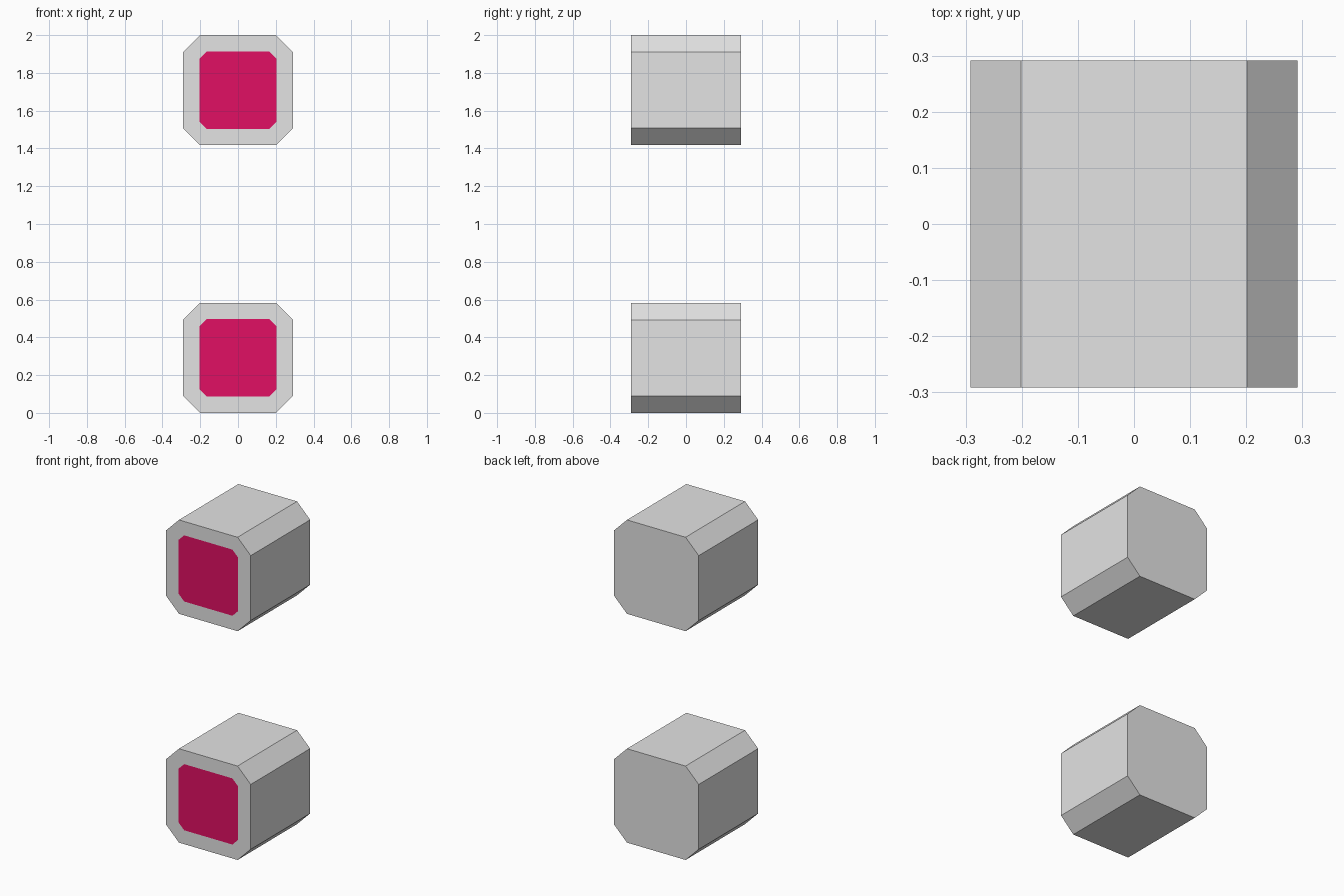
import bpy, bmesh
from mathutils import Vector

if "Cube" in bpy.data.objects:
    bpy.data.objects.remove(bpy.data.objects["Cube"])

HALF, CHAMFER, PANEL_MARGIN = 0.291, 0.09, 0.086


def flat_material(name, rgb):
    m = bpy.data.materials.new(name)
    m.diffuse_color = (*rgb, 1)
    m.use_nodes = True
    m.node_tree.nodes["Principled BSDF"].inputs["Base Color"].default_value = m.diffuse_color
    return m


grey = flat_material("light_grey", (0.77, 0.77, 0.77))
pink = flat_material("deep_pink", (0.75, 0.005, 0.125))


def chamfered_block(name, z):
    """Octagonal prism along y with a flush coloured panel inset in its front."""
    h, c = HALF, HALF - CHAMFER
    profile = [(-c, -h), (c, -h), (h, -c), (h, c), (c, h), (-c, h), (-h, c), (-h, -c)]
    bm = bmesh.new()
    front = bm.faces.new([bm.verts.new((x, -h, zz)) for x, zz in profile])
    # sides and back
    ext = bmesh.ops.extrude_face_region(bm, geom=[front], use_keep_orig=True)
    verts = [v for v in ext["geom"] if isinstance(v, bmesh.types.BMVert)]
    bmesh.ops.translate(bm, verts=verts, vec=Vector((0, 2 * h, 0)))
    bmesh.ops.recalc_face_normals(bm, faces=bm.faces)
    # front panel
    bm.normal_update()
    front = min(bm.faces, key=lambda f: f.calc_center_median().y)
    bmesh.ops.inset_region(bm, faces=[front], thickness=PANEL_MARGIN, use_even_offset=True)
    front.material_index = 1
    mesh = bpy.data.meshes.new(name)
    bm.to_mesh(mesh)
    bm.free()
    mesh.materials.append(grey)
    mesh.materials.append(pink)
    obj = bpy.data.objects.new(name, mesh)
    obj.location.z = z
    bpy.context.collection.objects.link(obj)


# two identical blocks, one floating above the other
chamfered_block("lower_block", HALF)
chamfered_block("upper_block", 2 - HALF)
